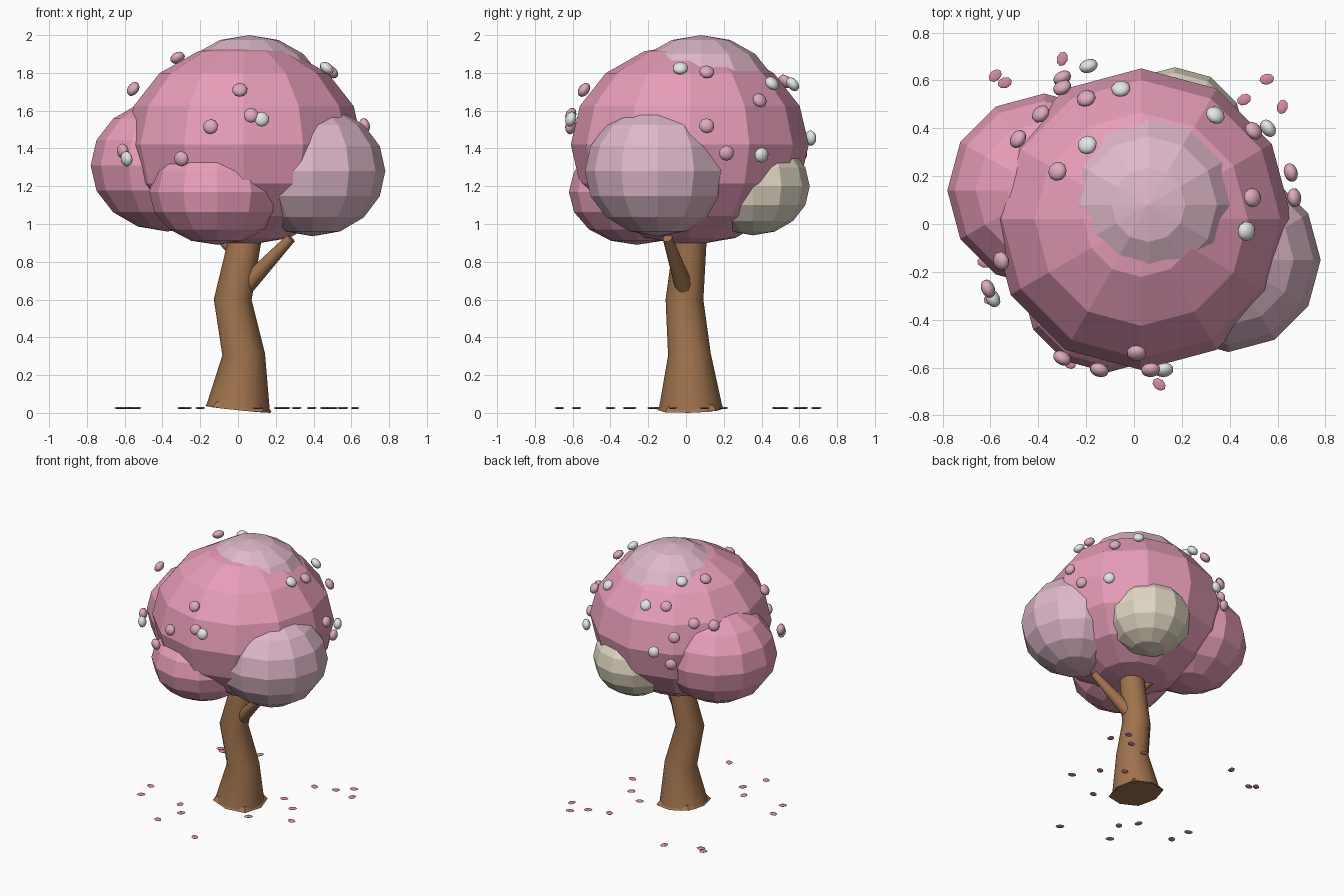
import bpy, bmesh, math, random
from mathutils import Vector, Matrix

if "Cube" in bpy.data.objects:
    bpy.data.objects.remove(bpy.data.objects["Cube"])

random.seed(4)


def material(name, r, g, b):
    lin = [((c / 255 + 0.055) / 1.055) ** 2.4 for c in (r, g, b)]
    m = bpy.data.materials.new(name)
    m.diffuse_color = (*lin, 1)
    m.use_nodes = True
    m.node_tree.nodes["Principled BSDF"].inputs["Base Color"].default_value = m.diffuse_color
    return m


PINK = material("blossom pink", 231, 157, 185)
PALE = material("pale pink", 222, 184, 201)
CREAM = material("cream", 224, 215, 194)
BARK = material("bark brown", 160, 115, 77)
BUD = material("bud pink", 222, 170, 190)
WHITE = material("bud white", 226, 231, 230)
PETAL = material("petal rose", 216, 140, 168)


def finish(name, bm, mat, smooth=None):
    bmesh.ops.recalc_face_normals(bm, faces=bm.faces)
    me = bpy.data.meshes.new(name)
    bm.to_mesh(me)
    bm.free()
    me.materials.append(mat)
    ob = bpy.data.objects.new(name, me)
    bpy.context.collection.objects.link(ob)
    if smooth:
        bpy.ops.object.select_all(action='DESELECT')
        ob.select_set(True)
        bpy.context.view_layer.objects.active = ob
        bpy.ops.object.shade_smooth_by_angle(angle=math.radians(smooth))
    return ob


def ellipsoid(name, centre, radii, mat, rot=None, seg=12, rings=8, smooth=None):
    bm = bmesh.new()
    bmesh.ops.create_uvsphere(bm, u_segments=seg, v_segments=rings, radius=1)
    m = Matrix.Translation(centre)
    if rot:
        m = m @ rot.to_matrix().to_4x4()
    bm.transform(m @ Matrix.Diagonal((*radii, 1)))
    return finish(name, bm, mat, smooth)


def limb(name, points, radii, sides=12, even=1.0):
    """Tapered tube whose rings follow the path; even scales every other corner."""
    pts = [Vector(p) for p in points]
    bm = bmesh.new()
    loops = []
    for i, (p, r) in enumerate(zip(pts, radii)):
        d = pts[min(i + 1, len(pts) - 1)] - pts[max(i - 1, 0)]
        u = Vector((0, 1, 0)).cross(d).normalized()
        v = d.normalized().cross(u)
        loop = []
        for k in range(sides):
            a = 2 * math.pi * k / sides
            s = r * (even if k % 2 == 0 else 1)
            loop.append(bm.verts.new(p + s * (u * math.cos(a) + v * math.sin(a))))
        loops.append(loop)
    for a, b in zip(loops, loops[1:]):
        for k in range(sides):
            j = (k + 1) % sides
            bm.faces.new((a[k], a[j], b[j], b[k]))
    bm.faces.new(loops[0])
    bm.faces.new(loops[-1])
    return finish(name, bm, BARK, 40)


# Trunk, root flare and branches
limb("trunk", [(0, .025, .018), (.03, .018, .31), (-.028, -.008, .6),
               (.04, .024, .93), (.06, .035, 1.1)], [.17, .113, .1, .086, .075])
limb("root_flare", [(.002, .025, .021), (.005, .024, .051)], [.192, .166], 8, .92)
limb("right_branch", [(.01, 0, .64), (.28, -.098, .925)], [.052, .026])
limb("left_branch", [(.02, .01, .81), (-.19, .11, 1.03)], [.034, .02])

# Foliage
MAIN = Vector((.03, .02, 1.42))
ellipsoid("main_canopy", MAIN, (.63, .63, .535), PINK)
ellipsoid("top_foliage", (.06, .08, 1.66), (.405, .405, .34), PALE)
ellipsoid("left_foliage", (-.375, .14, 1.31), (.405, .405, .35), PINK)
ellipsoid("front_foliage", (-.11, -.26, 1.17), (.36, .36, .28), PINK)
ellipsoid("right_foliage", (.395, -.15, 1.28), (.385, .385, .345), PALE)
ellipsoid("back_foliage", (.17, .355, 1.2), (.3, .3, .26), CREAM)

# Blossom buds, flattened against the canopy
pink_buds = [(-.3, .61, 1.37), (-.3, .57, 1.56), (-.2, .525, 1.755), (-.39, .46, 1.65),
             (-.485, .355, 1.62), (-.32, .22, 1.88), (.5, .39, 1.655), (.655, .215, 1.375),
             (.67, .11, 1.52), (.495, .11, 1.805), (-.555, -.155, 1.715), (-.61, -.27, 1.385),
             (-.3, -.56, 1.345), (-.145, -.61, 1.515), (.01, -.54, 1.71), (.07, -.61, 1.575)]
white_buds = [(-.19, .66, 1.455), (-.055, .565, 1.74), (-.195, .33, 1.87), (.34, .455, 1.745),
              (.56, .4, 1.365), (.47, -.03, 1.825), (-.59, -.31, 1.345), (.125, -.61, 1.555)]
for label, mat, spots in (("pink_bud", BUD, pink_buds), ("white_bud", WHITE, white_buds)):
    for s in spots:
        d = Vector(s) - MAIN
        normal = Vector((d.x / .4, d.y / .4, d.z / .28))
        ellipsoid(label, s, (.041, .041, .028), mat, normal.to_track_quat('Z', 'Y'), 10, 8, 60)

# Fallen petals around the trunk
fallen = [(-.58, .62), (-.54, .59), (-.3, .69), (.46, .52), (.555, .605), (.62, .49),
          (-.625, -.16), (-.27, -.58), (.105, -.67), (-.6, -.31), (-.285, -.29),
          (-.2, -.4), (.215, -.18), (.25, .2), (.39, .1), (.5, -.07), (.31, .48)]
for x, y in fallen:
    spin = Matrix.Rotation(random.uniform(0, math.pi), 3, 'Z').to_quaternion()
    ellipsoid("fallen_petal", (x, y, .026), (.031, .023, .006), PETAL, spin, 8, 6, 60)
